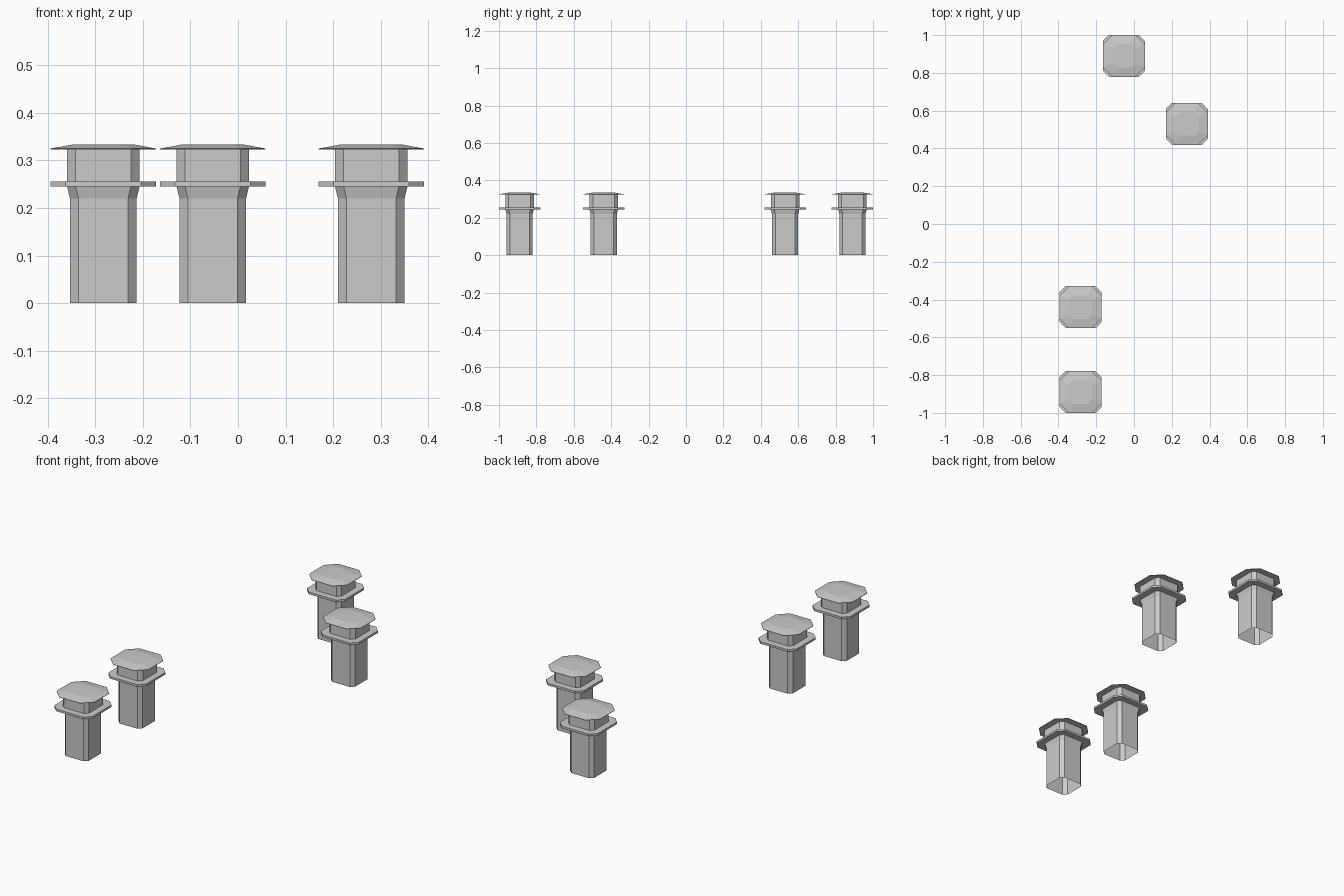
import bpy
import bmesh

cube = bpy.data.objects.get("Cube")
if cube:
    bpy.data.objects.remove(cube, do_unlink=True)

stone = bpy.data.materials.new("grey_stone")
stone.use_nodes = True
stone.diffuse_color = (0.6, 0.6, 0.6, 1)
stone.node_tree.nodes["Principled BSDF"].inputs["Base Color"].default_value = (0.6, 0.6, 0.6, 1)


def chamfered_square(half, cut):
    """Outline of a square with its corners cut off."""
    a = half - cut
    return [(half, -a), (half, a), (a, half), (-a, half),
            (-half, a), (-half, -a), (-a, -half), (a, -half)]


def stack(name, sections, location, bottom=True, top=True):
    """Join chamfered squares given as (half width, corner cut, height)."""
    bm = bmesh.new()
    rings = [[bm.verts.new((x, y, z)) for x, y in chamfered_square(half, cut)]
             for half, cut, z in sections]
    for low, high in zip(rings, rings[1:]):
        for i in range(8):
            j = (i + 1) % 8
            bm.faces.new((low[i], low[j], high[j], high[i]))
    if bottom:
        bm.faces.new(rings[0][::-1])
    if top:
        bm.faces.new(rings[-1])
    mesh = bpy.data.meshes.new(name)
    bm.to_mesh(mesh)
    bm.free()
    mesh.materials.append(stone)
    obj = bpy.data.objects.new(name, mesh)
    obj.location = (*location, 0)
    bpy.context.collection.objects.link(obj)


towers = {
    "back": (-0.053, 0.89),
    "left": (0.28, 0.53),
    "right": (-0.283, -0.44),
    "front": (-0.283, -0.89),
}

for place, spot in towers.items():
    # Hollow shaft, flaring out under the deck
    stack(place + "_tower_shaft",
          [(0.07, 0.018, 0), (0.07, 0.018, 0.22), (0.076, 0.018, 0.245)],
          spot, bottom=False, top=False)
    # Walkway slab
    stack(place + "_tower_deck", [(0.111, 0.032, 0.245), (0.111, 0.032, 0.256)], spot)
    # Lookout room
    stack(place + "_tower_cabin", [(0.076, 0.018, 0.256), (0.076, 0.018, 0.325)],
          spot, bottom=False, top=False)
    # Overhanging roof with a shallow slope
    stack(place + "_tower_roof",
          [(0.111, 0.05, 0.323), (0.111, 0.05, 0.325), (0.062, 0.022, 0.334)], spot)
